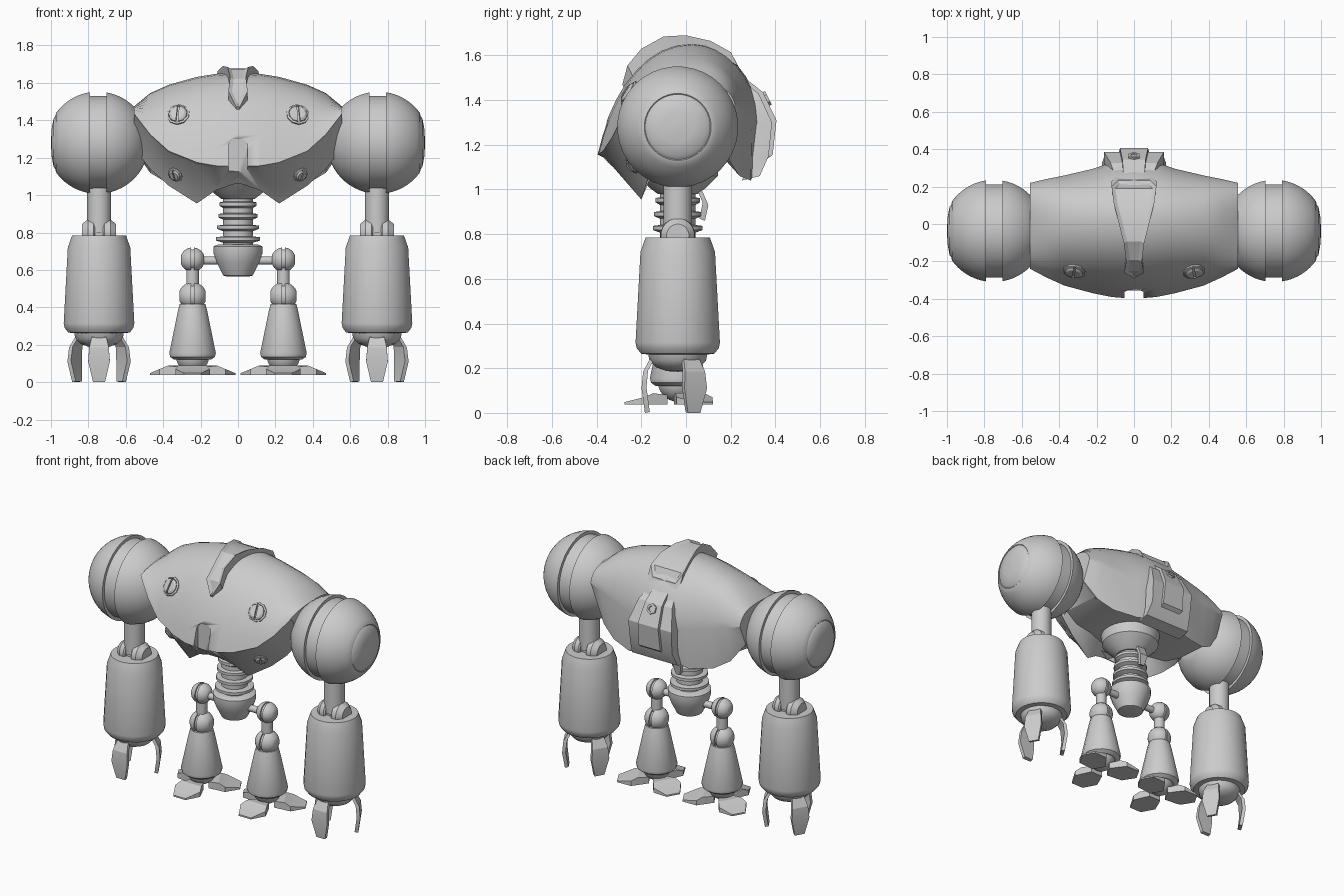
import bpy, bmesh, math
from mathutils import Matrix, Vector
from mathutils.bvhtree import BVHTree

if "Cube" in bpy.data.objects:
    bpy.data.objects.remove(bpy.data.objects["Cube"])

YC = -0.037  # depth of the limb axis


def finish(name, bm, angle=32):
    bmesh.ops.recalc_face_normals(bm, faces=bm.faces)
    me = bpy.data.meshes.new(name)
    bm.to_mesh(me)
    bm.free()
    ob = bpy.data.objects.new(name, me)
    bpy.context.collection.objects.link(ob)
    bpy.ops.object.select_all(action='DESELECT')
    ob.select_set(True)
    bpy.context.view_layer.objects.active = ob
    bpy.ops.object.shade_smooth_by_angle(angle=math.radians(angle))
    return ob


def loft(rings, mat=None):
    """Closed solid through equally sized rings of points."""
    bm = bmesh.new()
    vs = [[bm.verts.new(p) for p in r] for r in rings]
    n = len(vs[0])
    for a, b in zip(vs, vs[1:]):
        for i in range(n):
            j = (i + 1) % n
            bm.faces.new((a[i], a[j], b[j], b[i]))
    bm.faces.new(vs[0])
    bm.faces.new(vs[-1])
    if mat:
        bm.transform(mat)
    return bm


def lathe(name, prof, mat, segs=32):
    """Revolve (radius, height) pairs around local z."""
    rings = [[(r * math.cos(2 * math.pi * (i + .5) / segs), r * math.sin(2 * math.pi * (i + .5) / segs), h)
              for i in range(segs)] for r, h in prof]
    return finish(name, loft(rings, mat))


def strip(name, pts, off, mat=Matrix(), base=None, inset=0):
    """Plate following (y, z, half width) stations, thickened by off=(dy, dz)."""
    rings = [[(-w, y, z), (w, y, z), (w, y + off[0], z + off[1] if base is None else base),
              (-w, y + off[0], z + off[1] if base is None else base)] for y, z, w in pts]
    bm = loft(rings, mat)
    if inset:
        bmesh.ops.recalc_face_normals(bm, faces=bm.faces)
        bm.faces.ensure_lookup_table()
        top = [bm.faces[i * 4] for i in range(len(pts) - 1)]
        bmesh.ops.inset_region(bm, faces=top, thickness=inset, depth=-0.012)
    return finish(name, bm, 20)


def at(x, y, z, s=0):
    """Placement; s = +-1 turns local z to the +-x axis."""
    return Matrix.Translation((x, y, z)) @ Matrix.Rotation(s * math.pi / 2, 4, 'Y')


def ball(R, h0, h1, n=9):
    """Profile of a sphere slice between two heights."""
    a0, a1 = math.asin(h0 / R), math.asin(h1 / R)
    return [(max(R * math.cos(a0 + (a1 - a0) * i / n), .002), R * math.sin(a0 + (a1 - a0) * i / n))
            for i in range(n + 1)]


def bez(p, a, b, q, n):
    out = []
    for i in range(n):
        t = i / n
        k = ((1 - t) ** 3, 3 * t * (1 - t) ** 2, 3 * t * t * (1 - t), t ** 3)
        out.append(tuple(sum(w * c[j] for w, c in zip(k, (p, a, b, q))) for j in (0, 1)))
    return out


# Torso: x, top z, front rim (y, z), front lip (y, z), back lip (y, z), back bulge (y, z)
SECT = [(0, 1.655, -.40, 1.155, -.27, 1.065, .30, 1.07, .34, 1.30),
        (.12, 1.648, -.39, 1.157, -.24, 1.025, .30, 1.06, .33, 1.30),
        (.22, 1.632, -.37, 1.175, -.20, .955, .29, 1.04, .295, 1.30),
        (.37, 1.59, -.33, 1.235, -.17, 1.05, .24, 1.06, .26, 1.33),
        (.47, 1.545, -.285, 1.325, -.15, 1.14, .20, 1.12, .24, 1.36),
        (.555, 1.475, -.24, 1.435, -.14, 1.25, .16, 1.24, .22, 1.38)]


def section(x, zt, ry, rz, ly, lz, qy, qz, by, bz):
    front = bez((.03, zt), (.03 + (ry - .03) * .53, zt), (ry * .85, rz + .53 * (zt - rz)), (ry, rz), 9)
    under = [(ry, rz), (ry + .025, rz - .012), (ly, lz), (ly + .04, max(1.12, lz + .03)),
             (qy - .04, max(1.13, qz + .03)), (qy, qz)]
    back = bez((by, bz), (by * .93, bz + .6 * (zt - bz)), (.17, zt), (.03, zt), 8)
    return [(x, y, z) for y, z in front + under + back]


rings = [section(-s[0], *s[1:]) for s in SECT[:0:-1]] + [section(*s) for s in SECT]
bm = loft(rings)
bmesh.ops.recalc_face_normals(bm, faces=bm.faces)
tree = BVHTree.FromBMesh(bm)
torso = finish("torso", bm, 30)

# Notch in the front rim
shape = [(-.052, 1.0), (.052, 1.0), (.052, 1.27), (.03, 1.30), (-.03, 1.30), (-.052, 1.27)]
cutter = finish("notch_cutter", loft([[(x, y, z) for x, z in shape] for y in (-.5, -.352)]))
cutter.hide_render = True
cutter.hide_set(True)
cut = torso.modifiers.new("notch", 'BOOLEAN')
cut.operation, cut.object, cut.solver = 'DIFFERENCE', cutter, 'EXACT'
strip("front_tab", [(-.352, 1.2, .05), (-.345, 1.13, .05), (-.275, 1.06, .10)], (.04, .02))

# Crest and back plates
strip("crest", [(.235, 1.55, .085), (.20, 1.615, .12), (.11, 1.665, .108), (0, 1.69, .08), (-.10, 1.685, .055),
                (-.20, 1.63, .042), (-.262, 1.555, .052), (-.285, 1.47, .008)], (.03, -.06), inset=.02)
strip("back_plate", [(.23, 1.50, .09), (.325, 1.43, .125), (.385, 1.30, .16), (.37, 1.15, .155), (.33, 1.06, .17)],
      (-.08, -.02))
strip("back_panel", [(.25, 1.51, .055), (.345, 1.435, .062), (.405, 1.31, .075), (.388, 1.155, .08), (.34, 1.12, .07)],
      (-.04, -.01))
lathe("back_bolt", [(.034, 0), (.034, .012), (.02, .012), (.018, .006)],
      Matrix.Translation((0, .358, 1.405)) @ Matrix.Rotation(-1.1, 4, 'X'), 6)

# Round ports set into the torso surface
for s in (-1, 1):
    for name, x, z, r in (("upper_port", .32, 1.43, .062), ("lower_port", .335, 1.11, .042)):
        p, nrm, _, _ = tree.ray_cast(Vector((s * x, -1, z)), Vector((0, 1, 0)))
        m = Matrix.Translation(p) @ nrm.to_track_quat('Z', 'Y').to_matrix().to_4x4()
        lathe(name + "_ring", [(r, -.02), (r, .006), (r * .84, .01), (r * .8, .002)], m, 10)
        for k in (-1, 1):
            half = [(k * (r * .1 + r * .68 * math.sin(a)), r * .76 * math.cos(a))
                    for a in [math.pi * i / 6 for i in range(7)]]
            finish(name + "_shutter", loft([[(x * f, y * f, h) for x, y in half]
                                            for h, f in ((-.01, 1), (.012, 1), (.02, .75))], m))

# Waist: collar, ribbed spine, pelvis
C = at(0, YC, 0)
lathe("waist_collar", [(.19, 1.14), (.18, 1.06), (.13, 1.01), (.09, .98)], C)
spine = [(.08, 1.02)]
for i in range(4):
    z, r = .965 - .062 * i, .10 + .006 * i
    spine += [(.08, z), (r, z - .004), (r, z - .022), (.08, z - .034)]
lathe("spine", spine + [(.08, .72)], C)
lathe("pelvis", [(.11, .735), (.132, .725), (.132, .69), (.115, .64), (.08, .57), (.06, .565)], C, 24)
strip("spine_hook", [(.07, 1.0, .03), (.10, .93, .03), (.085, .86, .015)], (-.025, .01))
lathe("hip_axle", [(.022, -.24), (.022, .24)], at(0, YC, .65, 1), 16)

PLATE_DIRS = (0, 2 * math.pi / 3, -2 * math.pi / 3)
for s in (-1, 1):
    # Split ball shoulder
    sh = at(s * .75, YC, 1.28, s)
    lathe("shoulder_outer", [(.2, .042)] + ball(.274, .042, .222) + [(.15, .225), (.146, .222), (.13, .236), (.07, .247),
                                                                   (.002, .25)], sh, 36)
    lathe("shoulder_inner", ball(.274, -.25, -.046) + [(.2, -.046)], sh, 36)
    lathe("shoulder_core", [(.25, -.06), (.25, .06)], sh, 36)

    # Arm
    ax = s * .743
    A = at(ax, YC, 0)
    lathe("upper_arm", [(.064, 1.05), (.064, .80)], A, 24)
    lathe("elbow_pin", [(.03, -.09), (.055, -.085), (.055, .085), (.03, .09)], at(ax, YC, .79, 1), 20)
    for k in (-1, 1):
        lathe("elbow_cheek", [(.068, .022), (.078, .03), (.076, .06), (.05, .092)], at(ax, YC, .795, k), 20)
    lathe("forearm", [(.08, .785), (.145, .785), (.168, .72), (.19, .315), (.185, .29), (.165, .265), (.12, .26)], A, 28)
    lathe("wrist", [(.135, .27), (.128, .235), (.10, .205), (.05, .187), (.002, .184)], A, 24)
    for a in PLATE_DIRS:
        strip("claw", [(-.125, .24, .04), (-.155, .185, .052), (-.162, .11, .058), (-.147, 0, .032)],
              (.022, .004), A @ Matrix.Rotation(a, 4, 'Z'))

    # Leg
    lx = s * .243
    L = at(lx, YC, 0)
    for name, z, r in (("hip", .655, .066), ("knee", .46, .075)):
        for k in (-1, 1):
            lathe(name + "_half", ball(r, .008, r * .93, 6), at(lx, YC, z, k), 20)
        lathe(name + "_core", [(r * .85, -.01), (r * .85, .01)], at(lx, YC, z, 1), 20)
    lathe("thigh", [(.034, .63), (.034, .48)], L, 16)
    lathe("shin", [(.04, .42), (.07, .418), (.08, .38), (.127, .155), (.122, .135), (.10, .12)], L, 16)
    lathe("ankle", [(r, h + .14) for r, h in ball(.09, -.088, .05)], L, 20)
    for a in PLATE_DIRS:
        strip("toe", [(-.045, .08, .045), (-.11, .088, .075), (-.15, .07, .092), (-.238, .048, .045)],
              (0, 0), L @ Matrix.Rotation(a, 4, 'Z'), base=.038)
